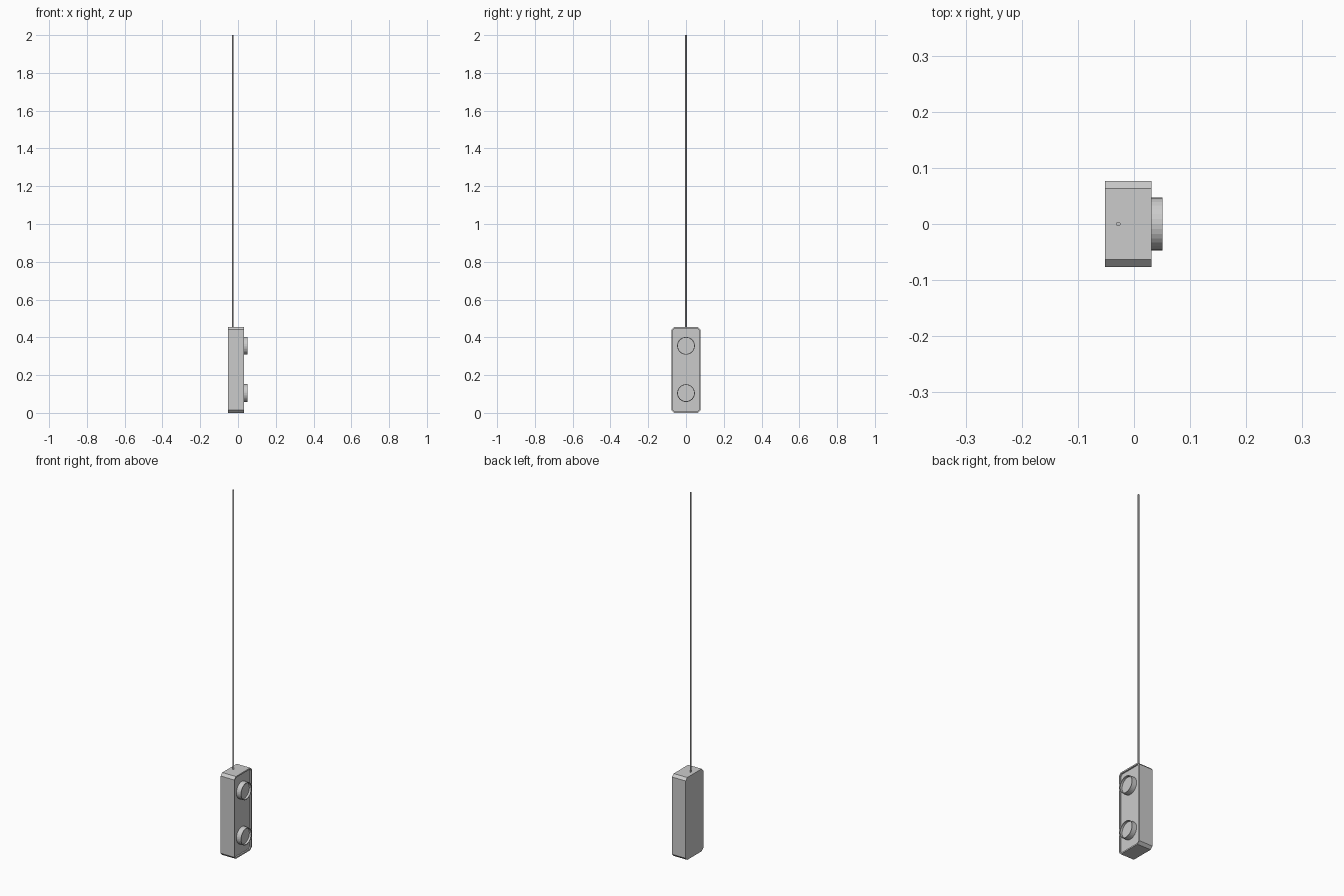
import bpy, bmesh, math
from mathutils import Matrix, Vector

if "Cube" in bpy.data.objects:
    bpy.data.objects.remove(bpy.data.objects["Cube"])


def make_object(name, bm):
    bmesh.ops.recalc_face_normals(bm, faces=bm.faces)
    me = bpy.data.meshes.new(name)
    bm.to_mesh(me)
    bm.free()
    ob = bpy.data.objects.new(name, me)
    bpy.context.collection.objects.link(ob)
    return ob


def sink_face(bm, face, rim, depth):
    # Inset a face and push it inwards, leaving a rim
    bmesh.ops.inset_region(bm, faces=[face], thickness=rim)
    new = bmesh.ops.extrude_discrete_faces(bm, faces=[face])["faces"][0]
    bmesh.ops.translate(bm, verts=new.verts, vec=(-depth, 0, 0))


def front_face(bm):
    bm.normal_update()
    return max(bm.faces, key=lambda f: f.calc_center_median().x)


# Housing with chamfered corners and a shallow recessed front
X0, X1, W, H, C = -0.052, 0.031, 0.077, 0.455, 0.014
profile = [(-W + C, 0), (W - C, 0), (W, C), (W, H - C),
           (W - C, H), (-W + C, H), (-W, H - C), (-W, C)]
bm = bmesh.new()
base = bm.faces.new([bm.verts.new((X0, y, z)) for y, z in profile])
ext = bmesh.ops.extrude_face_region(bm, geom=[base], use_keep_orig=True)["geom"]
bmesh.ops.translate(bm, verts=[v for v in ext if isinstance(v, bmesh.types.BMVert)],
                    vec=(X1 - X0, 0, 0))
bmesh.ops.recalc_face_normals(bm, faces=bm.faces)
sink_face(bm, front_face(bm), 0.008, 0.008)
make_object("housing", bm)

# Two round lamp rims with recessed lenses
for name, z in (("lower_lamp", 0.105), ("upper_lamp", 0.355)):
    bm = bmesh.new()
    x0, x1 = 0.015, 0.051
    bmesh.ops.create_cone(bm, cap_ends=True, segments=32, radius1=0.047,
                          radius2=0.047, depth=x1 - x0,
                          matrix=Matrix.Translation(((x0 + x1) / 2, 0, z))
                          @ Matrix.Rotation(math.pi / 2, 4, 'Y'))
    sink_face(bm, front_face(bm), 0.004, 0.012)
    make_object(name, bm)

# Thin hanging rod
bm = bmesh.new()
z0, z1 = 0.445, 2.0
bmesh.ops.create_cone(bm, cap_ends=True, segments=12, radius1=0.004, radius2=0.004,
                      depth=z1 - z0, matrix=Matrix.Translation((-0.028, 0, (z0 + z1) / 2)))
make_object("hanging_rod", bm)
